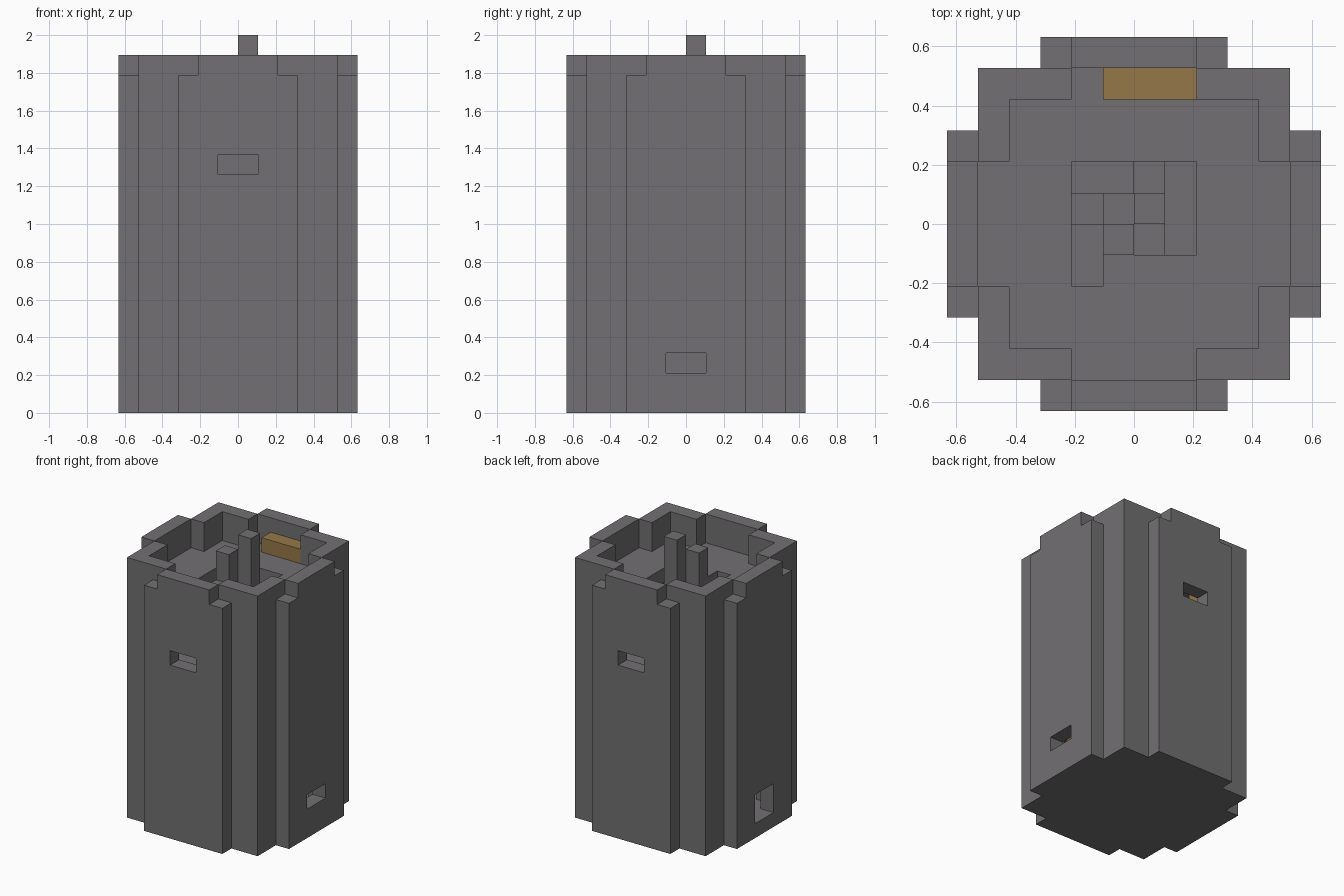
import bpy
import bmesh
from itertools import product
from mathutils import Vector

U = 2 / 19          # edge of one building block
FLOORS = (1, 6, 11, 16)

if "Cube" in bpy.data.objects:
    bpy.data.objects.remove(bpy.data.objects["Cube"])


def material(name, rgb):
    m = bpy.data.materials.new(name)
    m.use_nodes = True
    m.diffuse_color = (*rgb, 1)
    m.node_tree.nodes["Principled BSDF"].inputs["Base Color"].default_value = (*rgb, 1)
    return m


stone = material("grey_stone", (0.168, 0.162, 0.168))
wood = material("tan_wood", (0.30, 0.188, 0.065))


def box(x0, x1, y0, y1, z0, z1):
    """Set of unit blocks filling a box."""
    return set(product(range(x0, x1), range(y0, y1), range(z0, z1)))


def both_ways(x, y, z0, z1):
    """Two centred boxes crossing at right angles."""
    return box(-x, x, -y, y, z0, z1) | box(-y, y, -x, x, z0, z1)


def build(name, cells, mat):
    """Skin the outside of a set of blocks."""
    bm = bmesh.new()
    verts = {}

    def vert(p):
        key = tuple(round(c) for c in p)
        if key not in verts:
            verts[key] = bm.verts.new(Vector(key) * U)
        return verts[key]

    for cell in sorted(cells):
        for axis, side in product(range(3), (0, 1)):
            step = [0, 0, 0]
            step[axis] = 1 if side else -1
            if tuple(c + s for c, s in zip(cell, step)) in cells:
                continue
            a, b = Vector(), Vector()
            a[(axis + 1) % 3] = 1
            b[(axis + 2) % 3] = 1
            p = Vector(cell)
            p[axis] += side
            ring = [p, p + a, p + a + b, p + b]
            bm.faces.new([vert(q) for q in (ring if side else ring[::-1])])
    me = bpy.data.meshes.new(name)
    bm.to_mesh(me)
    bm.free()
    me.materials.append(mat)
    ob = bpy.data.objects.new(name, me)
    bpy.context.collection.objects.link(ob)
    return ob


# Tower shell: square core with a raised panel on each side, hollow inside
shell = box(-5, 5, -5, 5, 0, 18) | both_ways(3, 6, 0, 17) | both_ways(2, 6, 17, 18)
hollow = box(-4, 4, -4, 4, 1, 18) | both_ways(2, 5, 1, 18)
shell -= hollow
shell -= box(-1, 1, -6, 6, 12, 13)      # front and back windows
shell -= box(5, 6, -1, 1, 2, 3)         # side window
shell -= box(-6, -5, -1, 1, 1, 3)       # doorway
build("tower_shell", shell, stone)

# Upper floors, each with a stairwell
stairwell = box(-2, 2, -1, 2, 1, 18) | box(-2, -1, -2, -1, 1, 18)
levels = set()
for z in FLOORS[1:]:
    levels |= {c for c in hollow if c[2] == z - 1} - stairwell
    # Landing at the foot of the next flight
    if z < FLOORS[-1]:
        levels |= box(1, 2, -1, 2, z - 1, z)
build("upper_floors", levels, stone)

# Winding stairs, four steps between floors
treads = ((0, 1, 1, 2), (-2, 0, 1, 2), (-2, -1, 0, 1), (-2, -1, -2, 0))
stairs = set()
for z in FLOORS[:-1]:
    for i, t in enumerate(treads):
        stairs |= box(*t, z + i, z + i + 1)
build("winding_stairs", stairs, stone)

# Central pillar with two posts rising above the roof
pillar = box(-1, 1, -1, 1, 1, 15)
pillar |= box(0, 1, 0, 1, 15, 19) | box(-1, 0, -1, 0, 15, 18)
build("central_pillar", pillar, stone)

# Wooden furniture
build("roof_bench", box(-1, 2, 4, 5, 16, 17), wood)
build("upper_shelf", box(-3, -2, 3, 4, 13, 15), wood)
build("lower_shelf", box(3, 4, -4, -2, 4, 5), wood)
